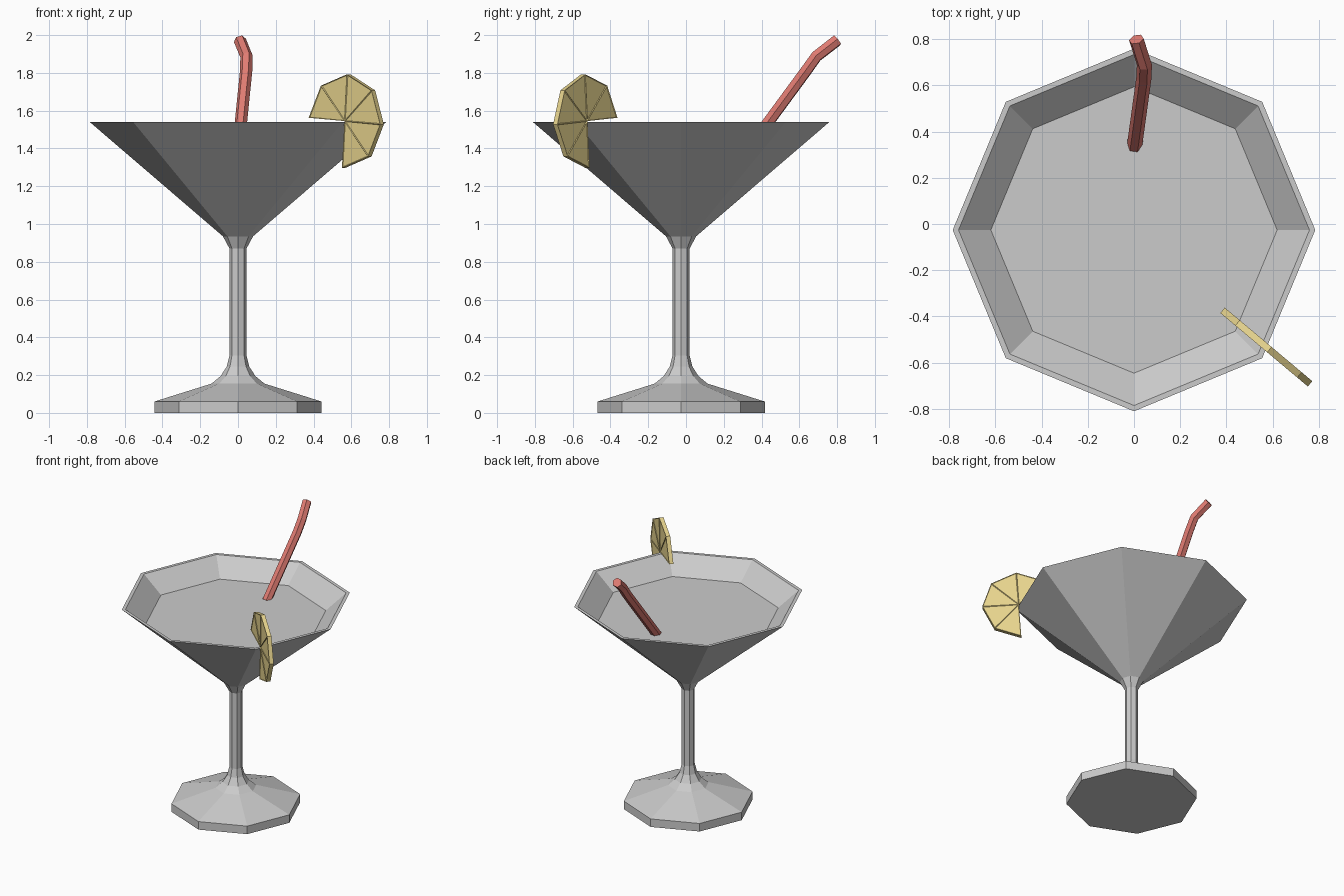
import bpy, bmesh
from math import cos, sin, radians, pi
from mathutils import Vector

if "Cube" in bpy.data.objects:
    bpy.data.objects.remove(bpy.data.objects["Cube"])

def material(name, rgb):
    m = bpy.data.materials.new(name)
    m.diffuse_color = (*rgb, 1)
    m.use_nodes = True
    m.node_tree.nodes["Principled BSDF"].inputs["Base Color"].default_value = m.diffuse_color
    return m

def add_object(name, bm, mat=None):
    bmesh.ops.recalc_face_normals(bm, faces=bm.faces)
    me = bpy.data.meshes.new(name)
    bm.to_mesh(me)
    bm.free()
    ob = bpy.data.objects.new(name, me)
    bpy.context.collection.objects.link(ob)
    if mat:
        me.materials.append(mat)
    return ob

def lathe(name, profile, sides=8):
    # revolve (radius, height) pairs, closing both ends
    bm = bmesh.new()
    rings = [[bm.verts.new((r * cos(2 * pi * i / sides), r * sin(2 * pi * i / sides), z))
              for i in range(sides)] for r, z in profile]
    for a, b in zip(rings, rings[1:]):
        for i in range(sides):
            j = (i + 1) % sides
            bm.faces.new((a[i], a[j], b[j], b[i]))
    bm.faces.new(rings[0])
    bm.faces.new(rings[-1])
    return add_object(name, bm)

# Glass: foot, stem, bowl, rim, and the drink surface closing the inside
glass = lathe("cocktail_glass", [
    (0.443, 0), (0.443, 0.06), (0.14, 0.155), (0.092, 0.195), (0.06, 0.245),
    (0.045, 0.305), (0.045, 0.87), (0.08, 0.935), (0.785, 1.54), (0.76, 1.54),
    (0.62, 1.42)])
glass.location.y = -0.026

# Citrus slice: six 45-degree wedges with sunken flesh panels
yellow = material("citrus_yellow", (0.80, 0.66, 0.27))
along = Vector((0.766, -0.643, 0))
across = Vector((0.643, 0.766, 0))
centre = Vector((0.573, -0.533, 1.545))
bm = bmesh.new()
sides = []
for s in (-1, 1):
    mid = centre + across * 0.015 * s
    hub = bm.verts.new(mid)
    rim = []
    for k in range(7):
        a = radians(-94 + 45 * k)
        rim.append(bm.verts.new(mid + 0.248 * (along * cos(a) + Vector((0, 0, sin(a))))))
    sides.append([hub] + rim)
front, back = sides
panels = []
for k in range(1, 7):
    panels.append(bm.faces.new((front[0], front[k], front[k + 1])))
    panels.append(bm.faces.new((back[0], back[k + 1], back[k])))
for i in range(8):
    j = (i + 1) % 8
    bm.faces.new((front[i], back[i], back[j], front[j]))
bmesh.ops.recalc_face_normals(bm, faces=bm.faces)
bmesh.ops.inset_individual(bm, faces=panels, thickness=0.007, depth=-0.004)
add_object("citrus_slice", bm, yellow)

# Bent straw: six-sided tube along a short path
red = material("straw_red", (0.75, 0.20, 0.17))
cu = bpy.data.curves.new("straw", 'CURVE')
cu.dimensions = '3D'
cu.bevel_depth = 0.033
cu.bevel_resolution = 1
cu.use_fill_caps = True
sp = cu.splines.new('POLY')
path = [(0.002, 0.337, 1.405), (0.043, 0.635, 1.81), (0.045, 0.69, 1.887), (0.010, 0.80, 1.972)]
sp.points.add(len(path) - 1)
for p, co in zip(sp.points, path):
    p.co = (*co, 1)
sp.use_smooth = False
cu.materials.append(red)
straw = bpy.data.objects.new("straw", cu)
bpy.context.collection.objects.link(straw)
bpy.context.view_layer.objects.active = straw
straw.select_set(True)
bpy.ops.object.convert(target='MESH')
bpy.ops.object.shade_flat()
